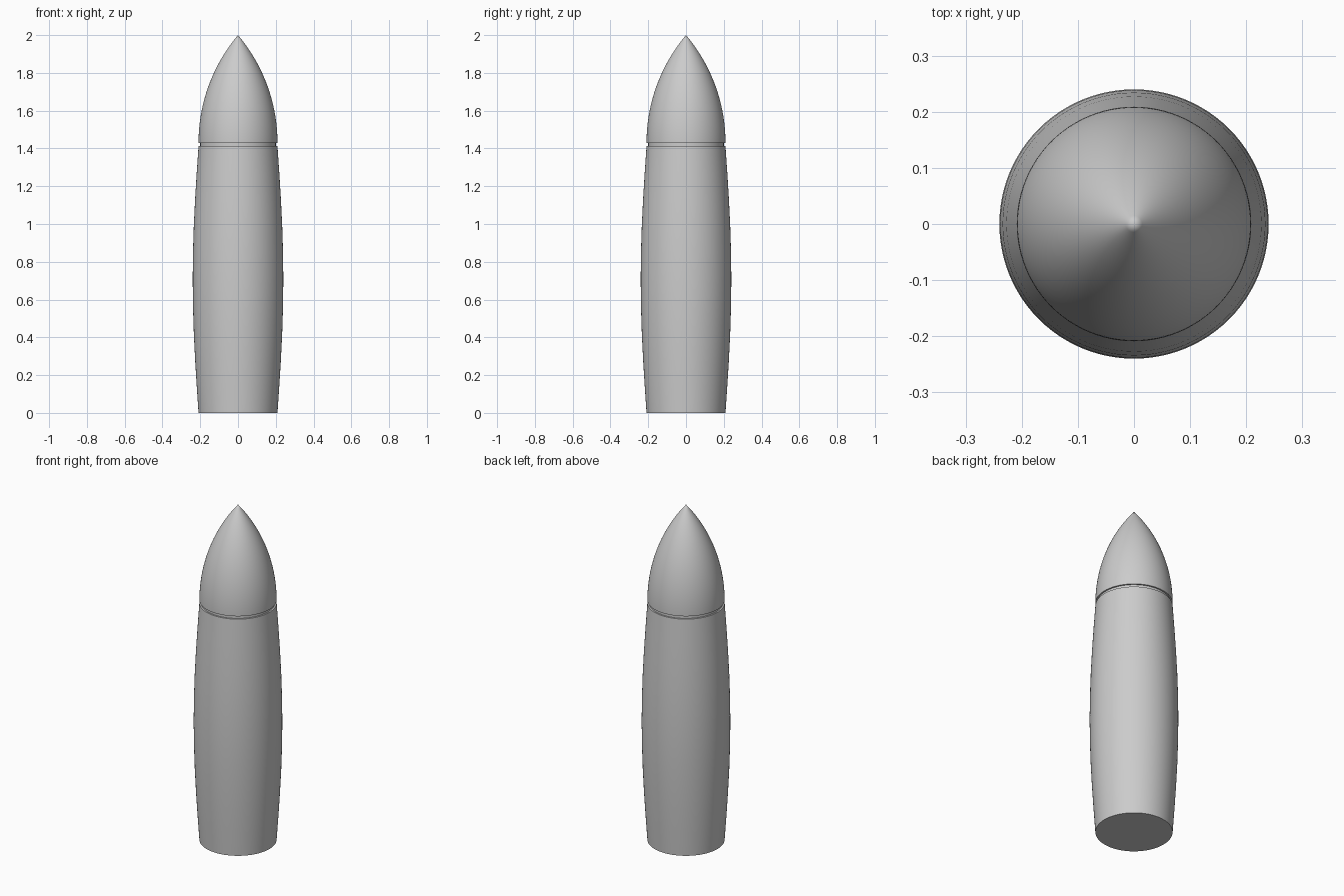
import bpy, bmesh, math

if "Cube" in bpy.data.objects:
    bpy.data.objects.remove(bpy.data.objects["Cube"])

SIDES = 96
grey = bpy.data.materials.new("plain_grey")
grey.diffuse_color = (0.6, 0.6, 0.6, 1)
grey.use_nodes = True
grey.node_tree.nodes["Principled BSDF"].inputs["Base Color"].default_value = grey.diffuse_color


def lathe(name, profile):
    """Revolve a bottom-to-top (radius, height) profile into a closed solid."""
    bm = bmesh.new()
    rings = []
    for r, z in profile:
        if r < 1e-5:
            rings.append([bm.verts.new((0, 0, z))])
        else:
            angles = [2 * math.pi * i / SIDES for i in range(SIDES)]
            rings.append([bm.verts.new((r * math.cos(a), r * math.sin(a), z)) for a in angles])
    for low, high in zip(rings, rings[1:]):
        for i in range(SIDES):
            j = (i + 1) % SIDES
            if len(high) == 1:
                bm.faces.new((low[i], low[j], high[0]))
            else:
                bm.faces.new((low[i], low[j], high[j], high[i]))
    bm.faces.new(rings[0][::-1])
    if len(rings[-1]) > 1:
        bm.faces.new(rings[-1])
    mesh = bpy.data.meshes.new(name)
    bm.to_mesh(mesh)
    bm.free()
    mesh.materials.append(grey)
    obj = bpy.data.objects.new(name, mesh)
    bpy.context.collection.objects.link(obj)
    bpy.ops.object.select_all(action='DESELECT')
    obj.select_set(True)
    bpy.context.view_layer.objects.active = obj
    bpy.ops.object.shade_smooth_by_angle(angle=math.radians(30))
    return obj


# Barrel-shaped body, widest at mid height
BODY_TOP, END_R, BULGE = 1.413, 0.209, 0.031
lathe("body", [(END_R + BULGE * math.sin(math.pi * i / 10), BODY_TOP * i / 10)
               for i in range(11)])

# Recessed collar between body and nose
NOSE_BASE = 1.43
lathe("collar", [(0.2, BODY_TOP - 0.01), (0.2, NOSE_BASE + 0.01)])

# Pointed ogive nose
length = 2.0 - NOSE_BASE
arc = (END_R ** 2 + length ** 2) / (2 * END_R)
nose = []
for i in range(33):
    h = length * i / 32
    nose.append((max(0, math.sqrt(arc ** 2 - h ** 2) - (arc - END_R)), NOSE_BASE + h))
lathe("nose_cone", nose)
